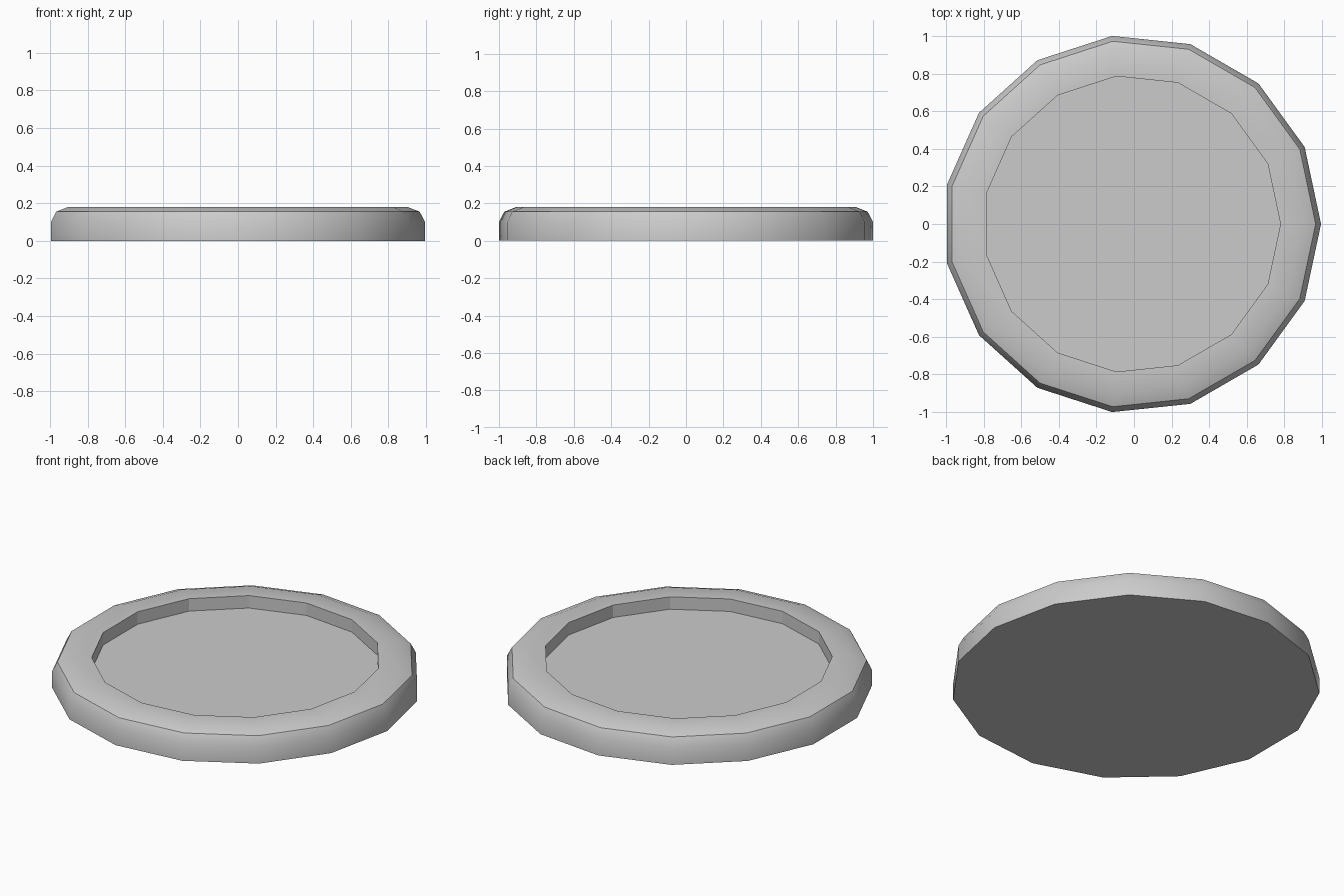
import bpy, bmesh, math

if "Cube" in bpy.data.objects:
    bpy.data.objects.remove(bpy.data.objects["Cube"])

SIDES = 15
R = 1.0055
SHIFT = -0.011  # centres the odd-sided outline on x

# Half cross-section (radius, height): outer wall, rounded shoulder, rim, recess
profile = [(R, 0.0), (R, 0.10), (0.977, 0.155), (0.913, 0.18),
           (0.79, 0.18), (0.79, 0.105)]

bm = bmesh.new()
rings = []
for r, z in profile:
    rings.append([bm.verts.new((r * math.cos(math.tau * i / SIDES) + SHIFT,
                                r * math.sin(math.tau * i / SIDES), z))
                  for i in range(SIDES)])

# Walls between consecutive rings
for k, (low, high) in enumerate(zip(rings, rings[1:])):
    for i in range(SIDES):
        j = (i + 1) % SIDES
        bm.faces.new((low[i], low[j], high[j], high[i]))

# Underside and recessed floor
bm.faces.new(rings[0][::-1])
bm.faces.new(rings[-1])

mesh = bpy.data.meshes.new("round_base")
bm.to_mesh(mesh)
bm.free()
base = bpy.data.objects.new("round_base", mesh)
bpy.context.collection.objects.link(base)

# Smooth outer shoulder, crisp edges
bpy.context.view_layer.objects.active = base
base.select_set(True)
bpy.ops.object.shade_smooth_by_angle(angle=math.radians(30))

# Recess wall stays faceted
for p in mesh.polygons[4 * SIDES:5 * SIDES]:
    p.use_smooth = False
